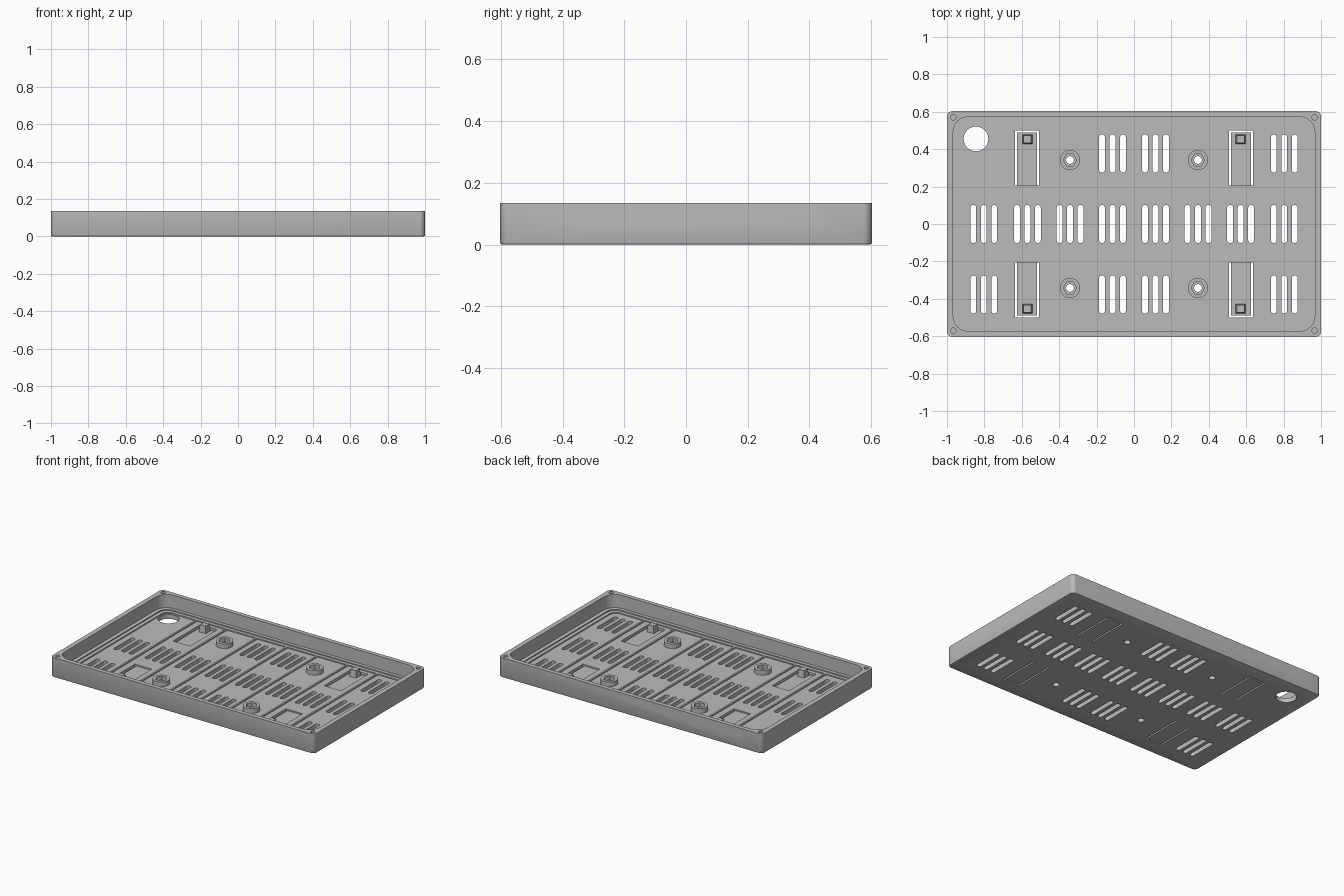
import bpy, bmesh, math
from mathutils import Matrix

default = bpy.data.objects.get("Cube")
if default:
    bpy.data.objects.remove(default, do_unlink=True)

grey = bpy.data.materials.new("plain grey")
grey.use_nodes = True
COLOUR = (0.5, 0.5, 0.5, 1)
grey.diffuse_color = COLOUR
grey.node_tree.nodes["Principled BSDF"].inputs["Base Color"].default_value = COLOUR


def round_rect(cx, cy, hx, hy, r, steps=6):
    """Outline of a rounded rectangle."""
    pts = []
    for k, (sx, sy) in enumerate([(1, 1), (-1, 1), (-1, -1), (1, -1)]):
        for i in range(steps + 1):
            a = math.radians(90) * (k + i / steps)
            pts.append((cx + sx * (hx - r) + r * math.cos(a),
                        cy + sy * (hy - r) + r * math.sin(a)))
    return pts


def rect(x0, x1, y0, y1):
    return [(x0, y0), (x1, y0), (x1, y1), (x0, y1)]


def ring(cx, cy, r, n=32):
    return [(cx + r * math.cos(math.tau * i / n), cy + r * math.sin(math.tau * i / n))
            for i in range(n)]


def prisms(name, outlines, z0, z1, turn=None):
    """One object holding every outline extruded from z0 to z1."""
    bm = bmesh.new()
    for outline in outlines:
        face = bm.faces.new([bm.verts.new((x, y, z0)) for x, y in outline])
        top = bmesh.ops.extrude_face_region(bm, geom=[face])["geom"]
        bmesh.ops.translate(bm, vec=(0, 0, z1 - z0),
                            verts=[g for g in top if isinstance(g, bmesh.types.BMVert)])
    if turn:
        bm.transform(turn)
    bmesh.ops.recalc_face_normals(bm, faces=bm.faces[:])
    mesh = bpy.data.meshes.new(name)
    bm.to_mesh(mesh)
    bm.free()
    mesh.materials.append(grey)
    obj = bpy.data.objects.new(name, mesh)
    bpy.context.collection.objects.link(obj)
    return obj


def combine(target, tool, operation="DIFFERENCE"):
    """Apply a boolean and discard the helper."""
    mod = target.modifiers.new("cut", "BOOLEAN")
    mod.operation, mod.solver, mod.object = operation, "EXACT", tool
    graph = bpy.context.evaluated_depsgraph_get()
    mesh = bpy.data.meshes.new_from_object(target.evaluated_get(graph))
    target.modifiers.clear()
    target.data = mesh
    bpy.data.objects.remove(tool, do_unlink=True)


HX, HY, TOP, FLOOR, RIM = 1.0, 0.603, 0.135, 0.03, 0.045
SIGNS = [(sx, sy) for sx in (-1, 1) for sy in (-1, 1)]

# Tray body with a small chamfer round the underside
tray = prisms("tray", [round_rect(0, 0, HX, HY, 0.028)], 0, TOP)
bm = bmesh.new()
bm.from_mesh(tray.data)
under = [e for e in bm.edges if all(v.co.z < 0.001 for v in e.verts)]
bmesh.ops.bevel(bm, geom=under, offset=0.007, segments=2, affect="EDGES", profile=0.5)
bm.to_mesh(tray.data)
bm.free()

# Cavity with a stepped floor rim
combine(tray, prisms("cavity", [round_rect(0, 0, 0.967, 0.573, 0.08)], RIM, 0.3))
combine(tray, prisms("rim_step", [round_rect(0, 0, 0.94, 0.55, 0.06)], 0.038, 0.1))

# Eight floor panels separated by thin ribs
PITCH, RIB = 0.2285, 0.006
panels = []
for i in range(-4, 4):
    x0 = -0.915 if i == -4 else i * PITCH + RIB
    x1 = 0.915 if i == 3 else (i + 1) * PITCH - RIB
    outline = rect(x0, x1, -0.527, 0.527)
    if i in (-4, 3):
        # Outer panels have two rounded corners
        side = 1 if i == 3 else -1
        full = round_rect(0, 0, 0.915, 0.527, 0.045)
        inner = x0 if side > 0 else x1
        arc = [p for p in full if p[0] * side > 0.8]
        arc.sort(key=lambda p: math.atan2(p[1], p[0] * side))
        outline = [(inner, -0.527)] + arc + [(inner, 0.527)]
    panels.append(outline)
combine(tray, prisms("panels", panels, FLOOR, 0.1))

# Port notches in both short walls
yz_to_world = Matrix(((0, 0, 1, 0), (1, 0, 0, 0), (0, 1, 0, 0), (0, 0, 0, 1)))
notches = [round_rect(y, z + 0.15, w, 0.15, 0.014)
           for y, z, w in ((-0.292, 0.08, 0.109), (0, 0.06, 0.064), (0.292, 0.08, 0.109))]
combine(tray, prisms("side_notches", notches, -1.1, 1.1, yz_to_world))

# Long notch in the back wall
xz_to_world = Matrix(((1, 0, 0, 0), (0, 0, 1, 0), (0, 1, 0, 0), (0, 0, 0, 1)))
combine(tray, prisms("back_notch", [round_rect(-0.532, 0.225, 0.297, 0.15, 0.014)],
                     0.56, 0.7, xz_to_world))

# Corner screw holes
combine(tray, prisms("screw_holes", [ring(sx * 0.966, sy * 0.57, 0.015, 16)
                                     for sx, sy in SIGNS], 0.06, 0.3))

# Round standoffs with hexagonal nut pockets
spots = [(sx * 0.342, sy * 0.342) for sx, sy in SIGNS]
combine(tray, prisms("standoffs", [ring(x, y, 0.054) for x, y in spots], 0.02, 0.062), "UNION")
combine(tray, prisms("nut_pockets", [ring(x, y, 0.036, 6) for x, y in spots], 0.035, 0.2))

# Spring tabs: thinned floor, then a U-shaped slit around three sides
tab_pockets, slits = [], []
X0, X1, Y0, Y1, GAP = 0.508, 0.636, 0.207, 0.5, 0.011
for sx, sy in SIGNS:
    tab_pockets.append([(sx * x, sy * y) for x, y in rect(X0, X1, Y0, Y1)])
    u_shape = [(X0, Y0), (X0, Y1), (X1, Y1), (X1, Y0), (X1 - GAP, Y0),
               (X1 - GAP, Y1 - GAP), (X0 + GAP, Y1 - GAP), (X0 + GAP, Y0)]
    slits.append([(sx * x, sy * y) for x, y in u_shape])
combine(tray, prisms("tab_pockets", tab_pockets, 0.02, 0.1))
combine(tray, prisms("tab_slits", slits, -0.1, 0.1))

# Vent slots, bolt holes and the cable hole
groups = [(x * s, 0) for x in (0.115, 0.342, 0.57, 0.803) for s in (-1, 1)]
groups += [(x, y) for x in (-0.115, 0.115, 0.803) for y in (-0.377, 0.377)]
groups.append((-0.803, -0.377))
vents = [round_rect(x + k * 0.056, y, 0.0155, 0.102, 0.0153)
         for x, y in groups for k in (-1, 0, 1)]
holes = [ring(x, y, 0.021, 24) for x, y in spots] + [ring(-0.845, 0.455, 0.066, 48)]
combine(tray, prisms("through_holes", vents + holes, -0.1, 0.2))


# Clip blocks with a tapered head on each spring tab
clips = []
for sx, sy in SIGNS:
    x, y, h = sx * 0.57, sy * 0.453, 0.027
    side = ("left" if sx > 0 else "right") + ("_back" if sy > 0 else "_front")
    clip = prisms("clip_" + side, [rect(x - h, x + h, y - h, y + h)], 0.012, 0.068)
    for v in clip.data.vertices:
        if v.co.z > 0.06:
            v.co.x = x + (v.co.x - x) * 0.75
            v.co.y = y + (v.co.y - y) * 0.75
    clips.append(clip)

# Smooth the rounded parts, keep the edges crisp
bpy.ops.object.select_all(action="DESELECT")
tray.select_set(True)
bpy.context.view_layer.objects.active = tray
bpy.ops.object.shade_smooth_by_angle(angle=math.radians(30))
